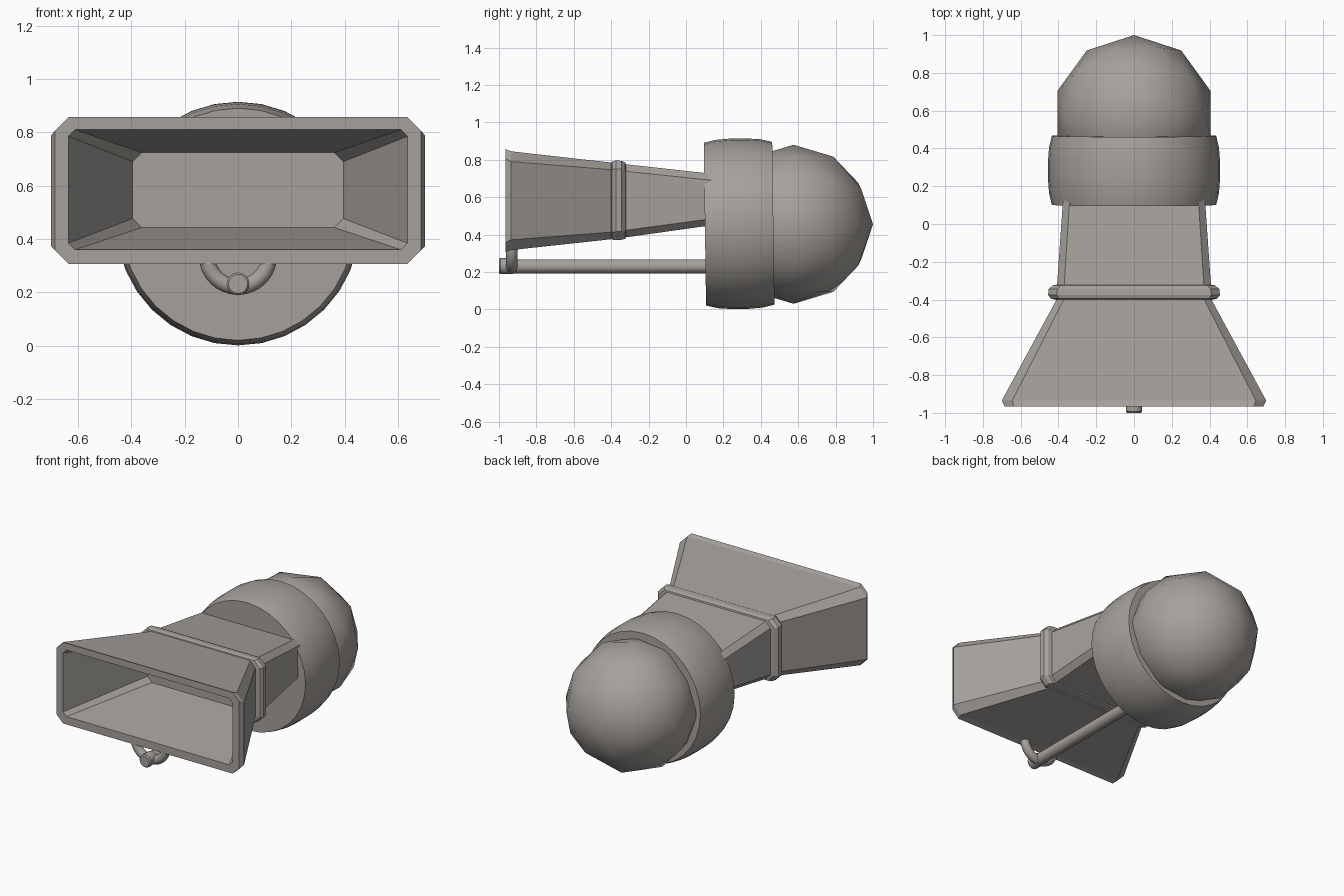
import bpy, bmesh, math
from mathutils import Vector

old = bpy.data.objects.get("Cube")
if old:
    bpy.data.objects.remove(old, do_unlink=True)

grey = bpy.data.materials.new("warm grey")
grey.use_nodes = True
colour = (0.38, 0.355, 0.33, 1)
grey.diffuse_color = colour
grey.node_tree.nodes["Principled BSDF"].inputs["Base Color"].default_value = colour


def finish(name, bm, smooth=None):
    bmesh.ops.recalc_face_normals(bm, faces=bm.faces)
    mesh = bpy.data.meshes.new(name)
    bm.to_mesh(mesh)
    bm.free()
    obj = bpy.data.objects.new(name, mesh)
    bpy.context.collection.objects.link(obj)
    mesh.materials.append(grey)
    if smooth:
        bpy.ops.object.select_all(action="DESELECT")
        obj.select_set(True)
        bpy.context.view_layer.objects.active = obj
        bpy.ops.object.shade_smooth_by_angle(angle=math.radians(smooth))
    return obj


def loft(name, rings, smooth=None):
    """Skin equal-length rings of points and cap both ends."""
    bm = bmesh.new()
    loops = [[bm.verts.new(p) for p in ring] for ring in rings]
    for a, b in zip(loops, loops[1:]):
        for i in range(len(a)):
            j = (i + 1) % len(a)
            bm.faces.new((a[i], a[j], b[j], b[i]))
    bm.faces.new(loops[0])
    bm.faces.new(loops[-1])
    return finish(name, bm, smooth)


def cut_rect(y, w, low, high, c):
    """Rectangle in the xz plane with cut corners."""
    pts = [(w - c, low), (w, low + c), (w, high - c), (w - c, high)]
    pts += [(-x, z) for x, z in reversed(pts)]
    return [(x, y, z) for x, z in pts]


def turned(name, profile, z, sides, smooth):
    """Round part along y from (y, radius) pairs."""
    angles = [math.tau * i / sides for i in range(sides)]
    return loft(name, [[(r * math.sin(a), y, z + r * math.cos(a)) for a in angles]
                       for y, r in profile], smooth)


# Flared horn: outside of the neck, mouth lip, then the hollow inside
loft("horn", [
    cut_rect(0.14, 0.375, 0.45, 0.725, 0.035),
    cut_rect(-0.36, 0.41, 0.38, 0.78, 0.038),
    cut_rect(-0.40, 0.41, 0.375, 0.785, 0.038),
    cut_rect(-0.935, 0.70, 0.317, 0.845, 0.055),
    cut_rect(-0.965, 0.685, 0.307, 0.857, 0.05),
    cut_rect(-0.965, 0.635, 0.36, 0.81, 0.025),
    cut_rect(-0.02, 0.23, 0.50, 0.665, 0.04),
])

# Raised band around the neck
loft("neck_band", [
    cut_rect(-0.405, 0.40, 0.39, 0.775, 0.04),
    cut_rect(-0.395, 0.44, 0.373, 0.79, 0.042),
    cut_rect(-0.375, 0.455, 0.37, 0.796, 0.045),
    cut_rect(-0.345, 0.452, 0.372, 0.794, 0.045),
    cut_rect(-0.325, 0.43, 0.377, 0.785, 0.042),
    cut_rect(-0.318, 0.39, 0.395, 0.765, 0.04),
])

# Bulging collar, tipped very slightly forward
collar = turned("collar", [(-0.183, 0.435), (-0.12, 0.45), (-0.04, 0.456),
                           (0.04, 0.456), (0.12, 0.45), (0.183, 0.435)], 0, 32, 30)
collar.location = (0, 0.284, 0.458)
collar.rotation_euler.x = math.radians(0.8)

# Faceted rear dome
bm = bmesh.new()
bmesh.ops.create_icosphere(bm, subdivisions=2, radius=0.425)
bmesh.ops.translate(bm, verts=bm.verts, vec=Vector((0, 0.575, 0.455)))
finish("rear_dome", bm, 45)

# Support rod with a thicker front tip
turned("support_rod", [(0.15, 0.038), (-0.96, 0.038)], 0.23, 16, 40)
turned("rod_tip", [(-0.92, 0.036), (-0.925, 0.043), (-0.992, 0.043), (-1.0, 0.036)], 0.232, 16, 40)

# Half-ring hanger between rod and horn
rings = []
for i in range(17):
    a = math.pi + math.pi * i / 16
    rings.append([((0.117 + 0.03 * math.cos(t)) * math.cos(a),
                   -0.932 + 0.03 * math.sin(t),
                   0.338 + (0.117 + 0.03 * math.cos(t)) * math.sin(a))
                  for t in (math.tau * k / 12 for k in range(12))])
loft("rod_hanger", rings, 40)
